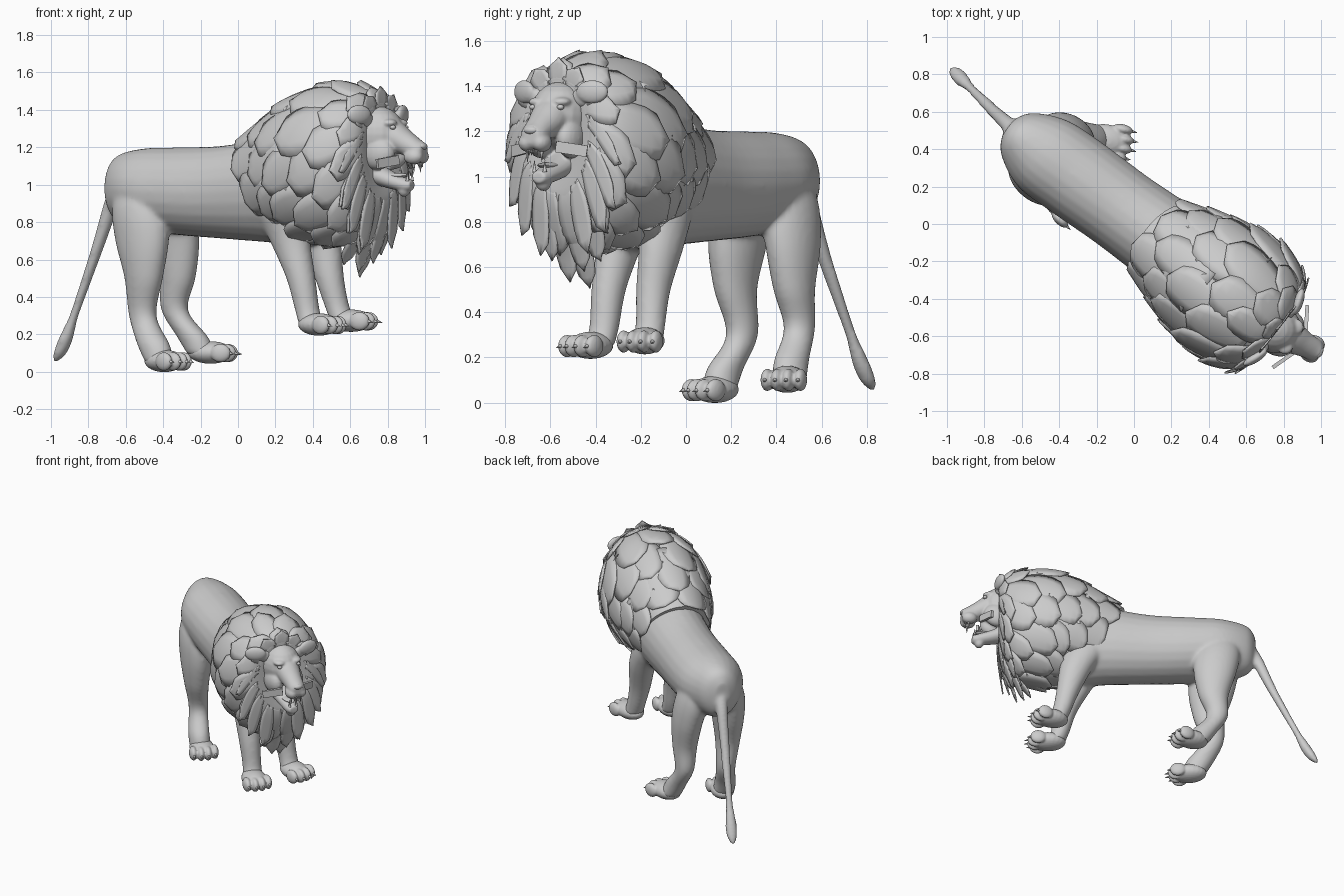
import bpy, bmesh, math, random
from mathutils import Vector, Matrix

random.seed(4)
if "Cube" in bpy.data.objects:
    bpy.data.objects.remove(bpy.data.objects["Cube"])

HEADING = -0.658   # the animal stands diagonally; parts are built facing +x
MID = 0.02
HEAD_TURN = 0.15
grey = bpy.data.materials.new("plain grey")
grey.use_nodes = True
grey.diffuse_color = (0.6, 0.6, 0.6, 1)
grey.node_tree.nodes["Principled BSDF"].inputs["Base Color"].default_value = (0.6, 0.6, 0.6, 1)


def finish(bm, name, voxel=0, smooth=0, thick=0, turn=0):
    """Turn a bmesh into a shaded object, optionally fused into one skin."""
    bmesh.ops.recalc_face_normals(bm, faces=bm.faces)
    bmesh.ops.rotate(bm, verts=bm.verts, cent=(.93, MID, 0), matrix=Matrix.Rotation(turn, 3, 'Z'))
    mesh = bpy.data.meshes.new(name)
    bm.to_mesh(mesh)
    bm.free()
    mesh.materials.append(grey)
    obj = bpy.data.objects.new(name, mesh)
    bpy.context.collection.objects.link(obj)
    obj.rotation_euler.z = HEADING
    bpy.ops.object.select_all(action='DESELECT')
    obj.select_set(True)
    bpy.context.view_layer.objects.active = obj
    bpy.ops.object.shade_smooth_by_angle(angle=math.radians(50))
    if voxel:
        mod = obj.modifiers.new("Fuse", 'REMESH')
        mod.mode, mod.voxel_size, mod.use_smooth_shade = 'VOXEL', voxel, True
        mod = obj.modifiers.new("Relax", 'SMOOTH')
        mod.factor, mod.iterations = 0.5, smooth
    if thick:
        mod = obj.modifiers.new("Thickness", 'SOLIDIFY')
        mod.thickness = thick


def spline(rows, t):
    """Catmull-Rom blend of table rows at position t, straight past the end."""
    i = max(0, min(int(t), len(rows) - 2))
    f = t - i
    b, c = Vector(rows[i]), Vector(rows[i + 1])
    if f > 1:
        return b.lerp(c, f)
    a = Vector(rows[max(i - 1, 0)])
    d = Vector(rows[min(i + 2, len(rows) - 1)])
    return b + 0.5 * f * (c - a + f * (2 * a - 5 * b + 4 * c - d + f * (3 * (b - c) + d - a)))


def skin_rings(bm, rings):
    rings = [[bm.verts.new(p) for p in ring] for ring in rings]
    n = len(rings[0])
    for r, s in zip(rings, rings[1:]):
        for i in range(n):
            bm.faces.new((r[i], r[(i + 1) % n], s[(i + 1) % n], s[i]))
    bm.faces.new(rings[0])
    bm.faces.new(rings[-1])


def loft(bm, rows, axis, sides=24, steps=5):
    """Tube through rows of x, y, z and two radii, with rings across the axis."""
    rings = []
    for k in range((len(rows) - 1) * steps + 1):
        x, y, z, a, b = spline(rows, k / steps)
        ring = []
        for i in range(sides):
            c, s = math.cos(math.tau * i / sides), math.sin(math.tau * i / sides)
            off = Vector((0, a * c, b * s)) if axis == 'X' else Vector((a * c, b * s, 0))
            ring.append(Vector((x, y, z)) + off)
        rings.append(ring)
    skin_rings(bm, rings)


def ball(bm, pos, size, yaw=0):
    m = Matrix.Translation(pos) @ Matrix.Rotation(yaw, 4, 'Z') @ Matrix.Diagonal((*size, 1))
    bmesh.ops.create_uvsphere(bm, u_segments=20, v_segments=12, radius=1, matrix=m)


def spike(bm, pos, direction, radius, length):
    m = Matrix.Translation(pos) @ Vector(direction).to_track_quat('Z', 'Y').to_matrix().to_4x4()
    bmesh.ops.create_cone(bm, cap_ends=True, segments=8, radius1=radius, radius2=0.001,
                          depth=length, matrix=m)


# Trunk and tail
body = bmesh.new()
loft(body, [(-.85, 0, .98, .05, .10), (-.79, 0, .98, .14, .18), (-.62, 0, .975, .22, .22),
            (-.40, .01, .965, .23, .235), (-.10, .02, .96, .225, .25),
            (.20, .03, .975, .235, .285), (.45, .03, 1.0, .24, .33), (.65, .03, 1.08, .18, .26)], 'X')
loft(body, [(-.79, 0, 1.02, .05, .05), (-.86, .01, .9, .045, .042), (-.97, .02, .65, .034, .034),
            (-1.13, .04, .32, .026, .026), (-1.17, .045, .24, .032, .032), (-1.21, .05, .16, .04, .04),
            (-1.25, .055, .09, .034, .034), (-1.28, .056, .05, .01, .01)], 'Z')

# Legs
loft(body, [(-.60, -.09, 1.06, .11, .07), (-.57, -.12, .88, .165, .115), (-.545, -.133, .7, .16, .11),
            (-.533, -.135, .5, .112, .085), (-.555, -.115, .3, .078, .066),
            (-.465, -.14, .15, .095, .072), (-.42, -.14, .05, .08, .075)], 'Z')
loft(body, [(-.60, .09, 1.06, .11, .07), (-.58, .125, .88, .16, .115), (-.56, .165, .7, .15, .105),
            (-.55, .18, .5, .105, .085), (-.575, .19, .33, .075, .066),
            (-.48, .22, .19, .09, .07), (-.43, .245, .09, .08, .075)], 'Z')
loft(body, [(.30, -.09, 1.05, .12, .08), (.34, -.085, .88, .15, .105), (.40, -.065, .7, .115, .092),
            (.475, -.065, .5, .08, .075), (.515, -.06, .33, .066, .066), (.55, -.065, .25, .07, .07)], 'Z')
loft(body, [(.30, .12, 1.05, .12, .08), (.34, .15, .88, .15, .105), (.415, .185, .7, .115, .092),
            (.475, .185, .5, .08, .075), (.515, .2, .35, .066, .066), (.55, .21, .27, .07, .07)], 'Z')
finish(body, "body", voxel=.011, smooth=14)

# Paws with four toes, each with a claw
paws, claws = bmesh.new(), bmesh.new()
for x, y, sole, yaw in [(-.39, -.14, 0, -.12), (-.39, .265, .045, .44),
                        (.60, -.07, .195, 0), (.59, .225, .215, .35)]:
    turn = Matrix.Rotation(yaw, 3, 'Z')
    at = Vector((x, y, sole))
    ball(paws, at + Vector((0, 0, .058)), (.125, .085, .06), yaw)
    for i in range(4):
        side = (i - 1.5) * .05
        ahead = .098 - abs(i - 1.5) * .018
        ball(paws, at + turn @ Vector((ahead, side, .055)), (.056, .028, .05), yaw)
        spike(claws, at + turn @ Vector((ahead + .06, side, .052)),
              turn @ Vector((1, 0, -.25)), .012, .04)
finish(paws, "paws", voxel=.007, smooth=3)
finish(claws, "claws")

# Head: skull, muzzle, cheeks, brows and open jaw
head = bmesh.new()
ball(head, (.93, MID, 1.27), (.15, .135, .15))
loft(head, [(.92, MID, 1.28, .11, .12), (1.05, MID, 1.255, .085, .088), (1.13, MID, 1.212, .066, .07),
            (1.19, MID, 1.18, .058, .058), (1.215, MID, 1.185, .038, .04)], 'X')
loft(head, [(.88, MID, 1.08, .085, .07), (1.0, MID, 1.03, .062, .05),
            (1.1, MID, 1.0, .047, .038), (1.14, MID, .998, .033, .026)], 'X')
ball(head, (1.09, MID, .975), (.035, .036, .04))
for s in (-1, 1):
    ball(head, (1.165, MID + s * .034, 1.15), (.055, .042, .042))
    ball(head, (.97, MID + s * .075, 1.17), (.10, .06, .09))
    ball(head, (1.03, MID + s * .06, 1.33), (.045, .042, .022))
finish(head, "head", voxel=.007, smooth=8, turn=HEAD_TURN)

# Nose and tongue
nose, tongue = bmesh.new(), bmesh.new()
ball(nose, (1.2, MID, 1.205), (.026, .036, .02))
ball(tongue, (1.04, MID, 1.05), (.08, .04, .014))
finish(nose, "nose", turn=HEAD_TURN)
finish(tongue, "tongue", turn=HEAD_TURN)

# Paired eyes, ears, whisker plates and teeth
eyes, teeth, ears, whiskers = (bmesh.new() for _ in range(4))
for s in (-1, 1):
    ball(eyes, (1.06, MID + s * .07, 1.307), (.016, .016, .012))
    ball(ears, (.95, MID + s * .19, 1.375), (.026, .075, .052), s * .35)
    ball(ears, (.94, MID + s * .13, 1.35), (.035, .05, .045), s * .35)
    plate = (Matrix.Translation((1.06, MID + s * .125, 1.122)) @ Matrix.Rotation(s * .45, 4, 'Z')
             @ Matrix.Rotation(s * -.15, 4, 'X') @ Matrix.Diagonal((.02, .14, .05, 1)))
    bmesh.ops.create_cube(whiskers, size=1, matrix=plate)
    spike(teeth, (1.17, MID + s * .036, 1.095), (0, 0, -1), .011, .06)
    spike(teeth, (1.125, MID + s * .026, 1.045), (0, 0, 1), .01, .05)
    for i in range(3):
        spike(teeth, (1.19, MID + s * (.005 + i * .009), 1.105), (0, 0, -1), .005, .025)
finish(eyes, "eyes", turn=HEAD_TURN)
finish(ears, "ears", voxel=.007, smooth=3)
finish(teeth, "teeth", turn=HEAD_TURN)
finish(whiskers, "whisker_plates", turn=HEAD_TURN)

# Mane shape: x, centre z, half width, height above and depth below, from face to back
MANE = [(.95, 1.19, .12, .19, .20), (.95, 1.17, .23, .28, .30), (.86, 1.13, .325, .375, .40),
        (.64, 1.10, .365, .435, .40), (.40, 1.06, .345, .41, .35), (.20, 1.03, .295, .325, .31),
        (.04, 1.01, .245, .235, .28)]


def mane_point(t, a, swell=1.0):
    """Point on the mane at row t and angle a from the top."""
    x, z, wide, up, down = spline(MANE, t)
    low = (1 - math.cos(a)) / 2
    tall = up if math.cos(a) > 0 else down
    return Vector((x + .28 * low * max(t - 2, 0) / 4,
                   MID + wide * swell * math.sin(a), z + tall * swell * math.cos(a)))


mane = bmesh.new()
skin_rings(mane, [[mane_point(k / 4, math.tau * i / 40, .98) for i in range(40)] for k in range(24)])
finish(mane, "mane_base")

# Overlapping mane locks, swept back and drooping
locks = bmesh.new()


def lock(t0, a0, length, half, lift, drop):
    grid = []
    for i in range(9):
        s = i / 8
        width = half * min(1, .6 + .9 * s) * math.sqrt(max(0, 1 - s ** 5)) + .012
        row = []
        for w in (-1, -.5, 0, .5, 1):
            a = a0 + w * width + .22 * s * math.sin(a0)
            p = mane_point(t0 + length * s, a, 1.0 + lift * s * s + .02 * (1 - w * w))
            p.z -= drop * s * s
            row.append(locks.verts.new(p))
        grid.append(row)
    for r, q in zip(grid, grid[1:]):
        for j in range(4):
            locks.faces.new((r[j], r[j + 1], q[j + 1], q[j]))


for row, (t0, count, length) in enumerate([(.35, 13, 1.6), (1.1, 13, 1.7), (1.9, 12, 1.8),
                                           (2.8, 11, 1.7), (3.6, 10, 1.6), (4.4, 9, 1.6)]):
    for i in range(count):
        a = math.tau * (i + .5 * (row % 2)) / count + random.uniform(-.07, .07)
        under = max(0, -math.cos(a))
        if row > 3 and under > .6:
            continue
        front = max(0, 1 - row / 4)
        lock(t0 + random.uniform(-.1, .1), a, length * random.uniform(.85, 1.1),
             3.9 / count * random.uniform(.85, 1.1) * (1 - .3 * under * front),
             random.uniform(.02, .06) + .05 * front, .04 * front * under)

# Forehead crest standing up, and cheek locks hanging beside the face
for a in (-.75, -.4, 0, .35, .7):
    lock(0, a, 1.0, .24, random.uniform(.18, .28), 0)
for a in (1.35, 1.75, 2.15, 2.55):
    for s in (-1, 1):
        lock(.5, s * (a + random.uniform(-.1, .1)), 1.0, .19, .14, .12)

# Long chest locks hanging below the chin
for t0, a, drop in [(1.2, 2.9, .12), (1.4, 3.25, .15), (1.7, 3.0, .17), (1.0, 3.5, .1),
                    (1.3, 2.6, .1), (2.0, 3.25, .1)]:
    lock(t0, a, .9, .16, .06, drop)
finish(locks, "mane_locks", thick=.008)
